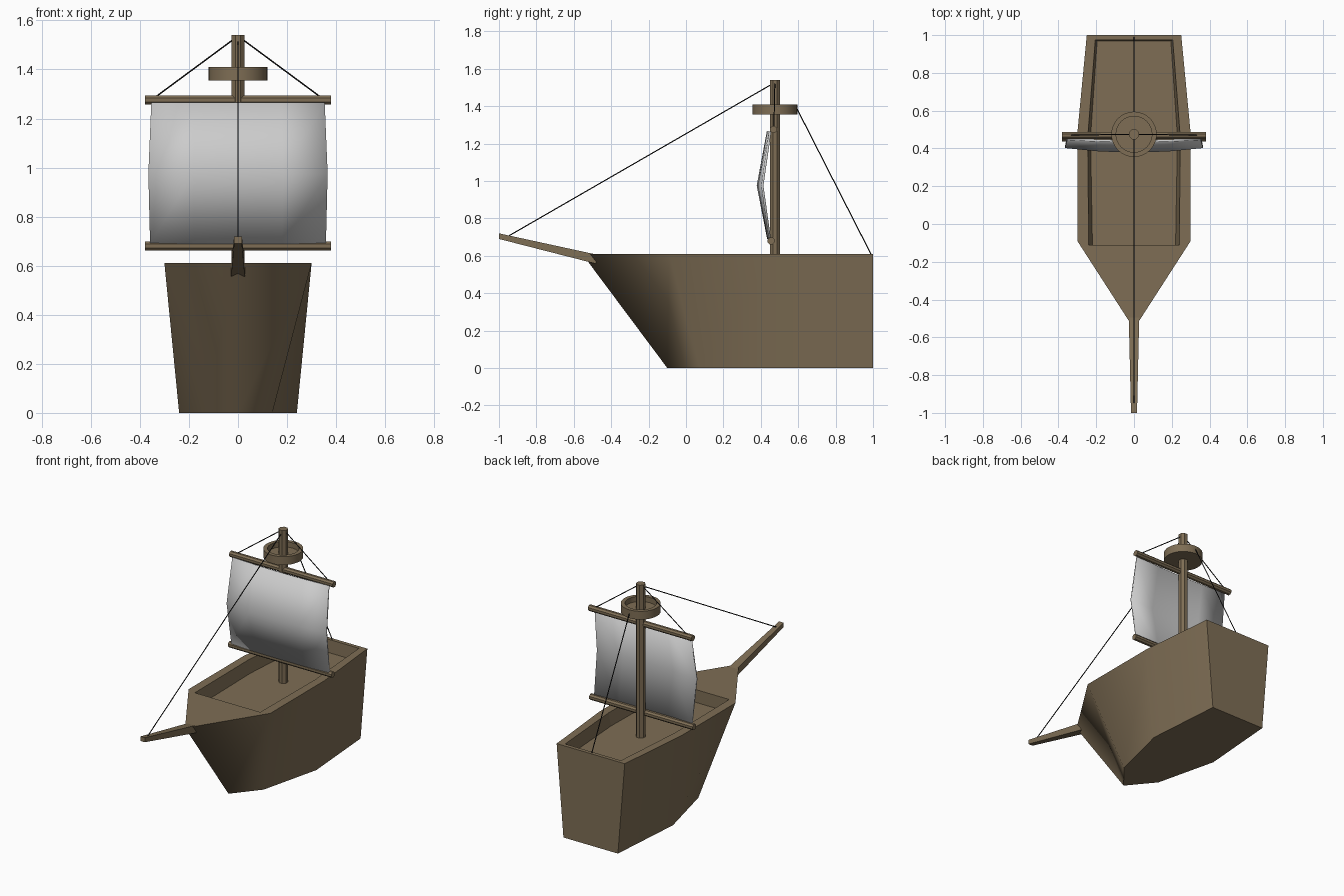
import bpy, math
from mathutils import Vector

if "Cube" in bpy.data.objects:
    bpy.data.objects.remove(bpy.data.objects["Cube"])


def material(name, rgb):
    m = bpy.data.materials.new(name)
    m.diffuse_color = (*rgb, 1)
    m.use_nodes = True
    m.node_tree.nodes["Principled BSDF"].inputs["Base Color"].default_value = m.diffuse_color
    return m


WOOD = material("wood", (0.21, 0.155, 0.09))
ROPE = material("rope", (0.01, 0.01, 0.01))


def mesh_object(name, verts, faces, mat=None, smooth=None):
    me = bpy.data.meshes.new(name)
    me.from_pydata(verts, [], faces)
    ob = bpy.data.objects.new(name, me)
    bpy.context.collection.objects.link(ob)
    if mat:
        me.materials.append(mat)
    if smooth:
        bpy.ops.object.select_all(action='DESELECT')
        ob.select_set(True)
        bpy.context.view_layer.objects.active = ob
        bpy.ops.object.shade_smooth_by_angle(angle=math.radians(smooth))
    return ob


def loft(name, loops, mat, smooth=None):
    """Skin equal-sized counter-clockwise loops, capping both ends."""
    n = len(loops[0])
    verts = [v for loop in loops for v in loop]
    faces = [tuple(reversed(range(n)))]
    for k in range(len(loops) - 1):
        a, b = k * n, (k + 1) * n
        faces += [(a + i, a + (i + 1) % n, b + (i + 1) % n, b + i) for i in range(n)]
    faces.append(tuple(range(len(verts) - n, len(verts))))
    return mesh_object(name, verts, faces, mat, smooth)


def rod(name, a, b, r, sides, mat):
    a, b = Vector(a), Vector(b)
    q = (b - a).to_track_quat('Z', 'Y')
    ring = [q @ Vector((r * math.cos(t), r * math.sin(t), 0))
            for t in (2 * math.pi * (i + 0.5) / sides for i in range(sides))]
    return loft(name, [[p + v for v in ring] for p in (a, b)], mat)


def mirrored(tip_y, half, z):
    """Symmetric outline: a bow point plus the right-hand half."""
    return ([(0, tip_y, z)] + [(x, y, z) for x, y in half]
            + [(-x, y, z) for x, y in reversed(half)])


# Hull with raked bow and a sunken deck framed by the rail
hull = loft("hull", [
    mirrored(-0.10, [(0.14, 0.07), (0.24, 0.48), (0.20, 1.0)], 0),
    mirrored(-0.555, [(0.30, -0.09), (0.30, 0.48), (0.25, 1.0)], 0.61),
    mirrored(-0.11, [(0.24, -0.11), (0.245, 0.46), (0.205, 0.975)], 0.61),
    mirrored(-0.11, [(0.22, -0.11), (0.23, 0.46), (0.195, 0.97)], 0.525),
], WOOD)
# Smooth the planking round the bow and sides; everything else stays crisp
soft = {(i, i + 7) for i in (0, 1, 2, 5, 6)}
for p in hull.data.polygons:
    p.use_smooth = True
for e in hull.data.edges:
    e.use_edge_sharp = tuple(sorted(e.vertices)) not in soft


# Tapered bowsprit
def rect(y, w, z0, z1):
    return [(-w, y, z0), (-w, y, z1), (w, y, z1), (w, y, z0)]


loft("bowsprit", [rect(-1.0, 0.016, 0.69, 0.72), rect(-0.48, 0.028, 0.557, 0.607)], WOOD)

# Mast and yards
MY = 0.475
rod("mast", (0, MY, 0.51), (0, MY, 1.54), 0.029, 8, WOOD)
rod("upper_yard", (-0.38, 0.468, 1.275), (0.38, 0.468, 1.275), 0.02, 8, WOOD)
rod("lower_yard", (-0.38, 0.455, 0.68), (0.38, 0.455, 0.68), 0.02, 8, WOOD)

# Lookout basket
basket = [(0.12, 1.355), (0.12, 1.41), (0.095, 1.41), (0.095, 1.375)]
loft("lookout_basket", [
    [(r * math.cos(t), MY + r * math.sin(t), z)
     for t in (2 * math.pi * i / 32 for i in range(32))] for r, z in basket], WOOD, 40)

# Billowing sail: three rows, bulging forward at the middle
COLS = 5
rows = [(0.69, 0.358, 0.448, 0.008), (0.975, 0.365, 0.408, 0.024), (1.265, 0.353, 0.45, 0.012)]
verts = []
for z, w, y, belly in rows:
    for i in range(COLS):
        u = 2 * i / (COLS - 1) - 1
        verts.append((u * w, y - belly * (1 - u * u), z))
faces = [(r * COLS + i, r * COLS + i + 1, (r + 1) * COLS + i + 1, (r + 1) * COLS + i)
         for r in range(2) for i in range(COLS - 1)]
sail = mesh_object("sail", verts, faces, None, 60)
cloth = sail.modifiers.new("cloth_thickness", 'SOLIDIFY')
cloth.thickness = 0.012
cloth.offset = 0

# Rigging
rod("fore_stay", (0, MY - 0.02, 1.515), (0, -0.95, 0.705), 0.003, 6, ROPE)
rod("back_stay", (0, 0.594, 1.385), (0, 0.99, 0.607), 0.003, 6, ROPE)
for side, s in (("left", -1), ("right", 1)):
    rod(side + "_yard_lift", (s * 0.022, MY, 1.52), (s * 0.34, 0.47, 1.285), 0.003, 6, ROPE)
